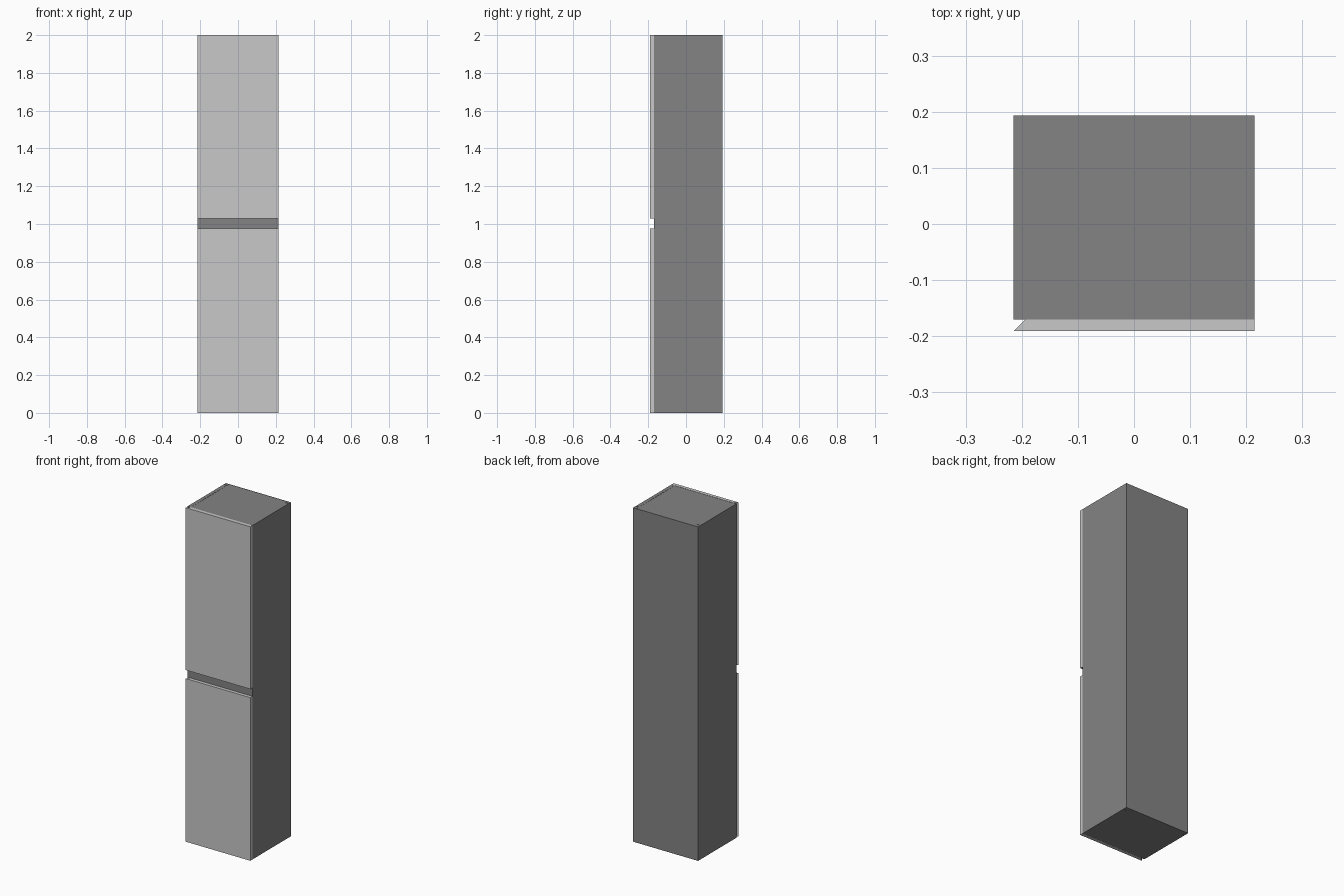
import bpy, bmesh

if "Cube" in bpy.data.objects:
    bpy.data.objects.remove(bpy.data.objects["Cube"])


def material(name, v):
    m = bpy.data.materials.new(name)
    m.diffuse_color = (v, v, v, 1)
    m.use_nodes = True
    m.node_tree.nodes["Principled BSDF"].inputs["Base Color"].default_value = m.diffuse_color
    return m


LIGHT = material("light_grey_door", 0.58)
DARK = material("dark_grey_carcass", 0.23)


def prism(name, outline, z0, z1, mat):
    """Extrude a plan outline (x, y) from z0 to z1."""
    bm = bmesh.new()
    face = bm.faces.new([bm.verts.new((x, y, z0)) for x, y in outline])
    ext = bmesh.ops.extrude_face_region(bm, geom=[face])
    verts = [g for g in ext["geom"] if isinstance(g, bmesh.types.BMVert)]
    bmesh.ops.translate(bm, verts=verts, vec=(0, 0, z1 - z0))
    bmesh.ops.recalc_face_normals(bm, faces=bm.faces)
    me = bpy.data.meshes.new(name)
    bm.to_mesh(me)
    bm.free()
    me.materials.append(mat)
    ob = bpy.data.objects.new(name, me)
    bpy.context.collection.objects.link(ob)
    return ob


def rect(x0, x1, y0, y1):
    return [(x0, y0), (x1, y0), (x1, y1), (x0, y1)]


W, INNER = 0.215, 0.194
FRONT, BACK = -0.17, 0.191

# Side panels, each with a groove that takes the back panel
side = [(INNER, FRONT), (W, FRONT), (W, BACK), (INNER, BACK),
        (INNER, 0.174), (0.210, 0.174), (0.210, 0.167), (INNER, 0.167)]
for name, s in (("left_side", -1), ("right_side", 1)):
    prism(name, [(s * x, y) for x, y in side], 0, 2, DARK)

# Back panel in the grooves and thin outer back cover
prism("back_panel", rect(-0.210, 0.210, 0.167, 0.174), 0.001, 1.998, DARK)
prism("back_cover", rect(-W, W, BACK, 0.193), 0, 2, DARK)

# Bottom, middle rail behind the handle gap, and top
for name, z0, z1 in (("bottom_panel", 0, 0.021),
                     ("middle_shelf", 0.965, 1.04),
                     ("top_panel", 1.978, 1.999)):
    prism(name, rect(-INNER, INNER, FRONT, BACK), z0, z1, DARK)

# Doors with a bevelled finger grip along the left edge
door = [(-W, -0.191), (W, -0.191), (W, FRONT - 0.0005), (-INNER, FRONT - 0.0005)]
prism("lower_door", door, 0, 0.977, LIGHT)
prism("upper_door", door, 1.028, 2, LIGHT)
